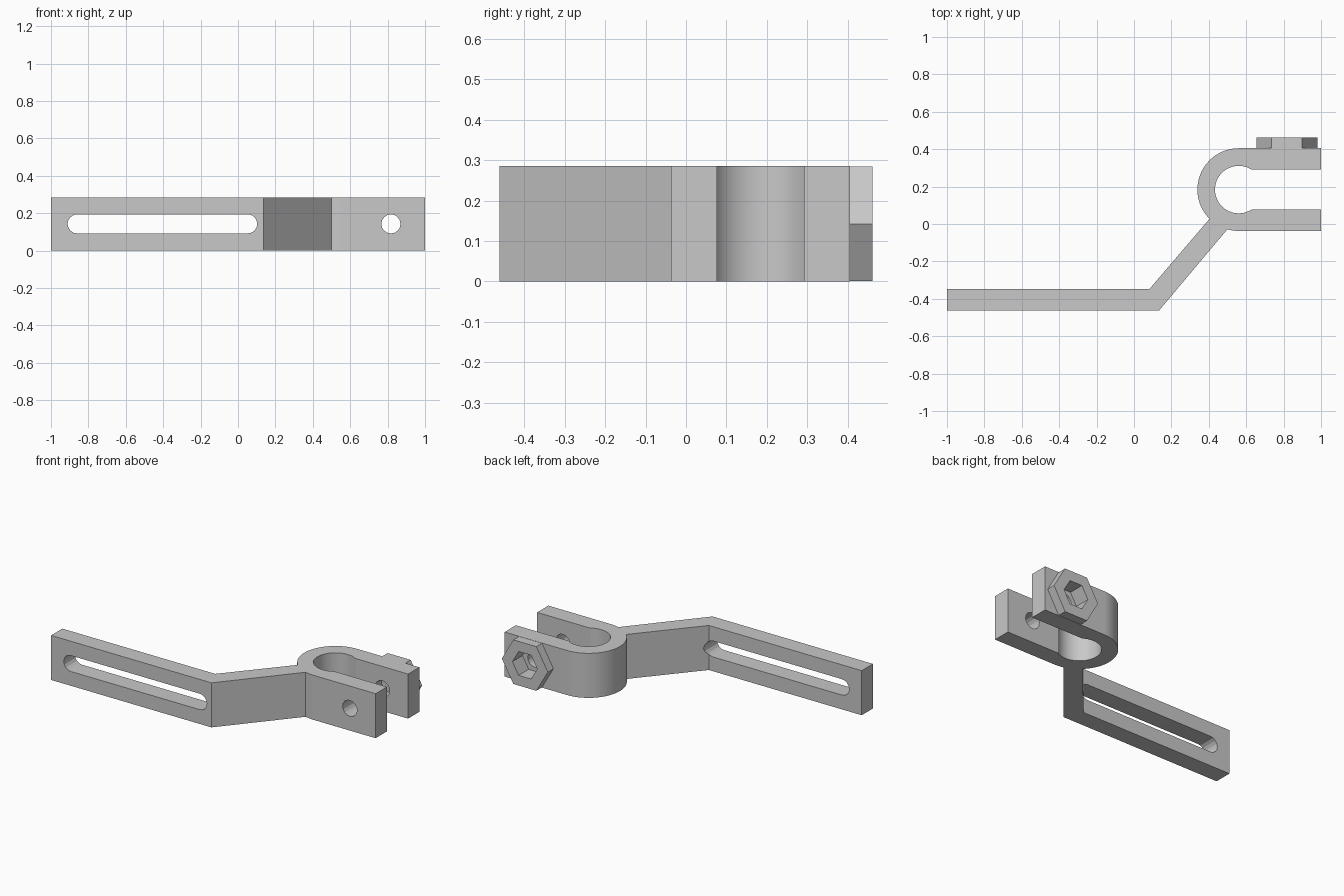
import bpy, bmesh
from math import sin, cos, tan, radians, pi, sqrt
from mathutils import Matrix

if "Cube" in bpy.data.objects:
    bpy.data.objects.remove(bpy.data.objects["Cube"], do_unlink=True)

HEIGHT, WALL, BACK = 0.285, 0.1135, 0.4615
CX, CY, R_OUT, R_IN = 0.56, 0.184, 0.221, 0.127   # clamp ring
EAR_Y = CY + R_OUT                                # outer face of rear ear
BOLT_X, MID_Z, HOLE_R = 0.8175, HEIGHT / 2, 0.051
BEND = radians(50)

grey = bpy.data.materials.new("plain grey")
grey.use_nodes = True
grey.diffuse_color = (0.58, 0.58, 0.58, 1)
grey.node_tree.nodes["Principled BSDF"].inputs["Base Color"].default_value = grey.diffuse_color


def arc(cx, cy, r, start, end, n):
    return [(cx + r * cos(radians(start + (end - start) * i / n)),
             cy + r * sin(radians(start + (end - start) * i / n))) for i in range(n + 1)]


def prism(name, outline, depth, matrix=None):
    """Extrude a flat outline along its own z, then place it."""
    bm = bmesh.new()
    face = bm.faces.new([bm.verts.new((x, y, 0)) for x, y in outline])
    new = bmesh.ops.extrude_face_region(bm, geom=[face])["geom"]
    bmesh.ops.translate(bm, vec=(0, 0, depth),
                        verts=[v for v in new if isinstance(v, bmesh.types.BMVert)])
    bmesh.ops.transform(bm, matrix=matrix or Matrix(), verts=bm.verts)
    bmesh.ops.recalc_face_normals(bm, faces=bm.faces)
    mesh = bpy.data.meshes.new(name)
    bm.to_mesh(mesh)
    bm.free()
    mesh.materials.append(grey)
    obj = bpy.data.objects.new(name, mesh)
    bpy.context.collection.objects.link(obj)
    return obj


def prism_y(name, outline, y0, y1):
    """Outline given in x and z, extruded from y0 to y1."""
    turn = Matrix.Translation((0, y1, 0)) @ Matrix.Rotation(pi / 2, 4, 'X')
    return prism(name, outline, y1 - y0, turn)


def cut(target, cutters):
    bpy.context.view_layer.objects.active = target
    for c in cutters:
        c.hide_render = True
        mod = target.modifiers.new("cut", 'BOOLEAN')
        mod.operation, mod.solver, mod.object = 'DIFFERENCE', 'EXACT', c
        bpy.ops.object.modifier_apply(modifier=mod.name)
        bpy.data.objects.remove(c, do_unlink=True)


def circle(r, n, turn=0):
    return arc(BOLT_X, MID_Z, r, turn, turn + 360, n)[:-1]


# Bracket: slotted plate, sloping web and open clamp ring in one profile
bend_x = 0.135
inner_bend = (bend_x - WALL * tan(BEND / 2), -BACK + WALL)
gap = R_OUT - WALL
reach = sqrt(R_IN ** 2 - gap ** 2)
from math import degrees, atan2
lip = degrees(atan2(gap, reach))
outline = [(-1, -BACK), (bend_x, -BACK)]
outline += arc(CX, CY, R_OUT, 254, 270, 4)
outline += [(1, CY - R_OUT), (1, CY - gap)]
outline += arc(CX, CY, R_IN, 360 - lip, lip, 40)
outline += [(1, CY + gap), (1, EAR_Y)]
outline += arc(CX, CY, R_OUT, 90, 225, 32)
outline += [inner_bend, (-1, inner_bend[1])]
bracket = prism("bracket", outline, HEIGHT)

# Long slot, bolt hole and hexagonal pocket
slot = arc(-0.86, MID_Z, HOLE_R, 90, 270, 8) + arc(0.052, MID_Z, HOLE_R, -90, 90, 8)
cut(bracket, [
    prism_y("slot_cutter", slot, -0.6, -0.25),
    prism_y("bolt_cutter", circle(HOLE_R, 16), -0.2, 0.6),
    prism_y("pocket_cutter", circle(0.088, 6), EAR_Y - 0.045, 0.6),
])

# Hexagonal boss around the pocket
boss = prism_y("nut_boss", circle(0.163, 6), EAR_Y, BACK)
cut(boss, [prism_y("boss_cutter", circle(0.088, 6), EAR_Y - 0.1, 0.6)])

# Smooth the ring, keep every other edge crisp
bpy.ops.object.select_all(action='DESELECT')
for obj in (bracket, boss):
    obj.select_set(True)
bpy.context.view_layer.objects.active = bracket
bpy.ops.object.shade_smooth_by_angle(angle=radians(20))
